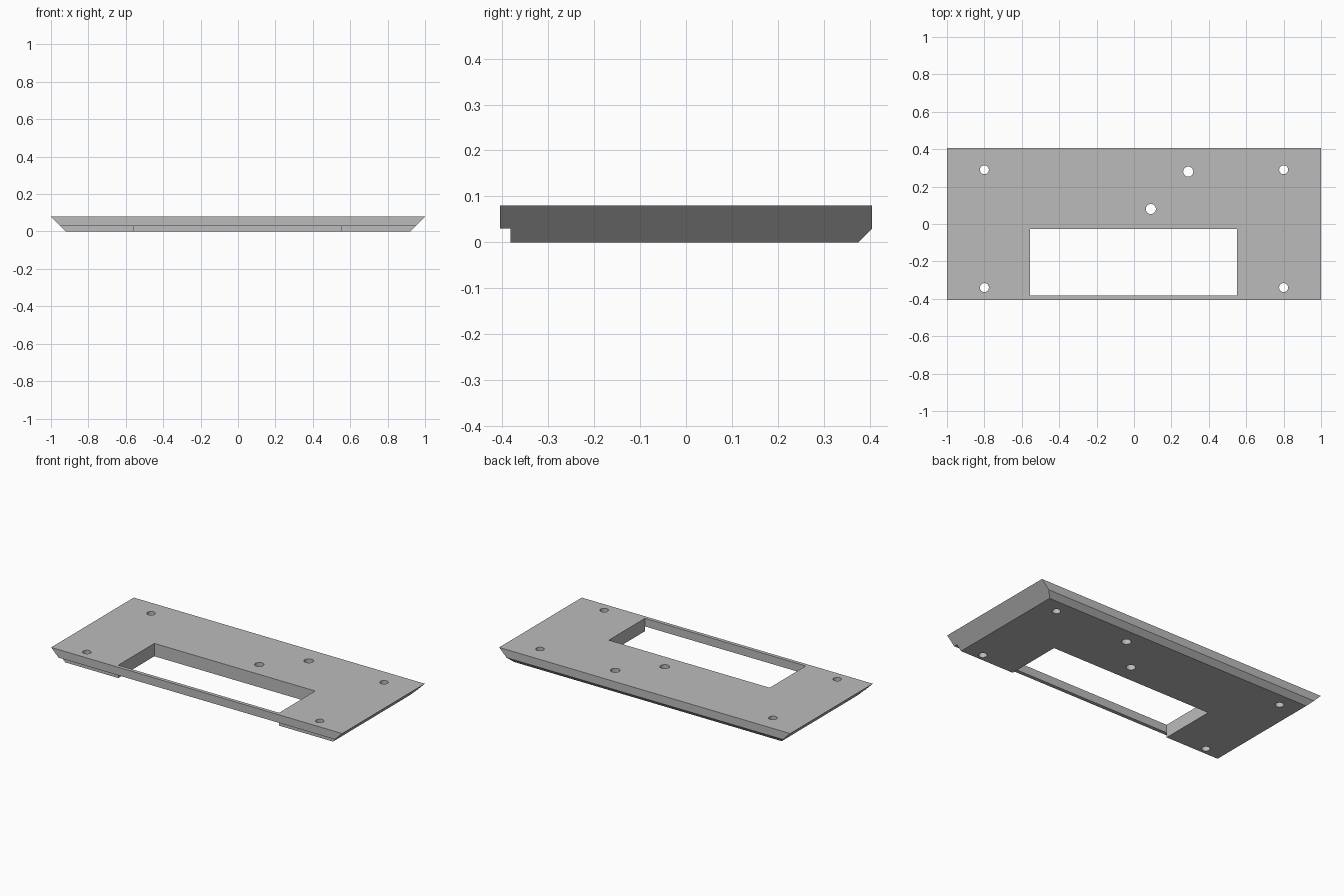
import bpy
import bmesh

cube = bpy.data.objects.get("Cube")
if cube:
    bpy.data.objects.remove(cube, do_unlink=True)

grey = bpy.data.materials.new("plain grey")
grey.use_nodes = True
colour = (0.5, 0.5, 0.5, 1)
grey.diffuse_color = colour
grey.node_tree.nodes["Principled BSDF"].inputs["Base Color"].default_value = colour


def add_object(name, bm):
    bmesh.ops.recalc_face_normals(bm, faces=bm.faces[:])
    mesh = bpy.data.meshes.new(name)
    bm.to_mesh(mesh)
    bm.free()
    mesh.materials.append(grey)
    obj = bpy.data.objects.new(name, mesh)
    bpy.context.collection.objects.link(obj)
    return obj


def cut(target, cutter):
    mod = target.modifiers.new(cutter.name, "BOOLEAN")
    mod.operation = "DIFFERENCE"
    mod.solver = "EXACT"
    mod.object = cutter
    bpy.context.view_layer.objects.active = target
    bpy.ops.object.modifier_apply(modifier=mod.name)
    bpy.data.objects.remove(cutter, do_unlink=True)


# Plate: side profile (y, z) with front rebate and rear chamfer, ends sloped outwards
profile = [(-0.405, 0.08), (-0.405, 0.03), (-0.382, 0.03), (-0.382, 0),
           (0.375, 0), (0.405, 0.03), (0.405, 0.08)]
bm = bmesh.new()
ends = [[bm.verts.new((side * (0.92 + z), y, z)) for y, z in profile] for side in (-1, 1)]
for end in ends:
    bm.faces.new(end)
for i in range(len(profile)):
    j = (i + 1) % len(profile)
    bm.faces.new((ends[0][i], ends[0][j], ends[1][j], ends[1][i]))
plate = add_object("mounting_plate", bm)

# Rectangular window, open to the front below the lip
bm = bmesh.new()
bmesh.ops.create_cube(bm, size=1)
x0, x1, y0, y1 = -0.555, 0.55, -0.3825, -0.028
for v in bm.verts:
    v.co = (x1 if v.co.x > 0 else x0, y1 if v.co.y > 0 else y0, v.co.z)
cut(plate, add_object("window_cutter", bm))

# Four corner screw holes and two larger off-centre holes
holes = [(s * 0.8, y, 0.024) for s in (-1, 1) for y in (0.29, -0.34)]
holes += [(0.29, 0.28, 0.027), (0.09, 0.08, 0.027)]
for x, y, radius in holes:
    bm = bmesh.new()
    bmesh.ops.create_cone(bm, cap_ends=True, segments=32, radius1=radius,
                          radius2=radius, depth=1)
    bmesh.ops.translate(bm, vec=(x, y, 0), verts=bm.verts)
    cut(plate, add_object("hole_cutter", bm))
